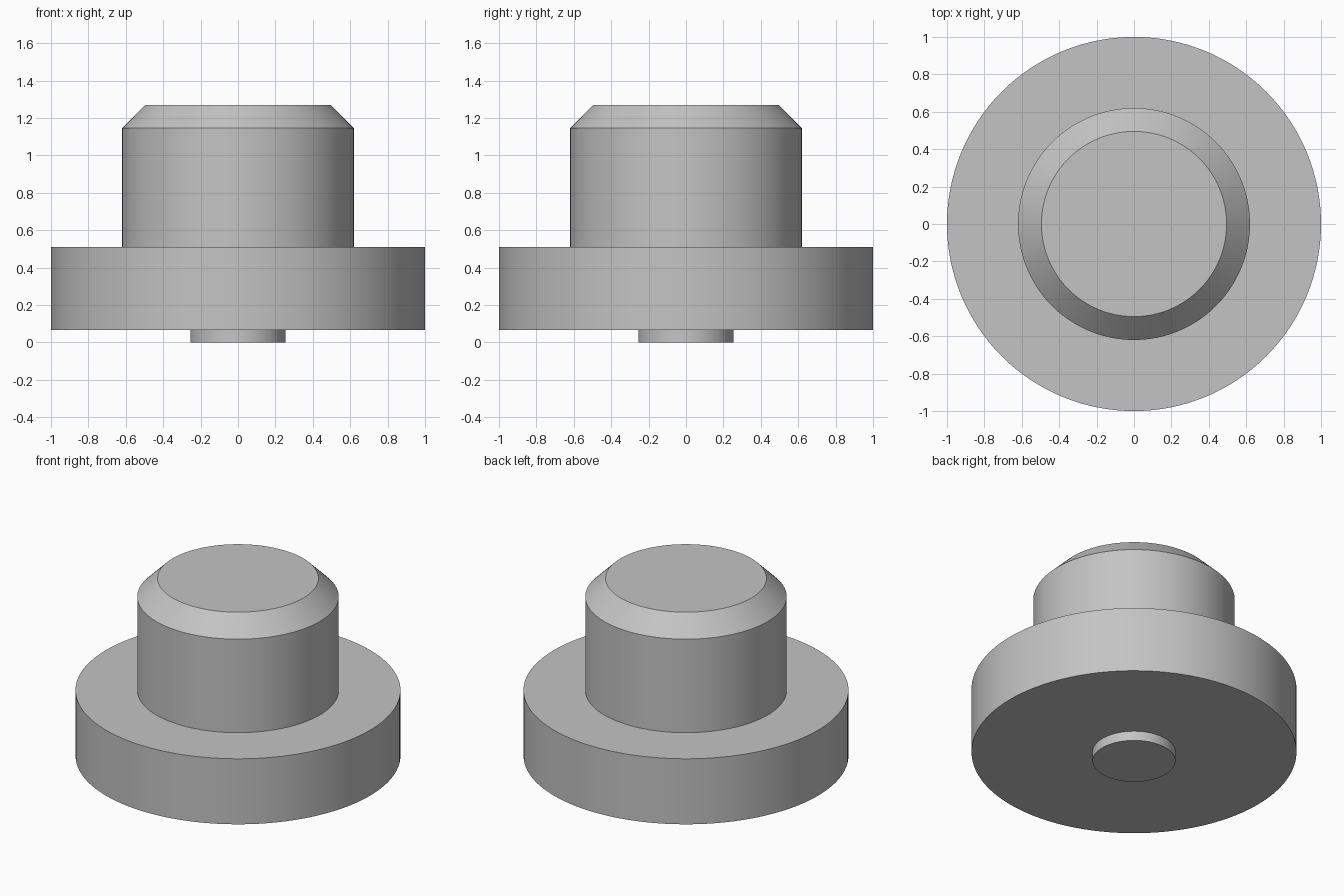
import bpy
import bmesh
from math import tau, radians

SEGMENTS = 128

cube = bpy.data.objects.get("Cube")
if cube:
    bpy.data.objects.remove(cube, do_unlink=True)

# Plain grey metal
grey = bpy.data.materials.new("grey")
grey.use_nodes = True
colour = (0.55, 0.55, 0.55, 1)
grey.diffuse_color = colour
grey.node_tree.nodes["Principled BSDF"].inputs["Base Color"].default_value = colour


def lathe(name, profile):
    """Turn a (radius, height) profile around the z axis."""
    bm = bmesh.new()
    verts = [bm.verts.new((r, 0, z)) for r, z in profile]
    edges = [bm.edges.new(pair) for pair in zip(verts, verts[1:])]
    bmesh.ops.spin(bm, geom=verts + edges, cent=(0, 0, 0), axis=(0, 0, 1),
                   angle=tau, steps=SEGMENTS, use_merge=True)
    bmesh.ops.remove_doubles(bm, verts=bm.verts, dist=0.0001)
    # Close the flat ends
    bmesh.ops.holes_fill(bm, edges=[e for e in bm.edges if e.is_boundary], sides=0)
    bmesh.ops.recalc_face_normals(bm, faces=bm.faces)
    mesh = bpy.data.meshes.new(name)
    bm.to_mesh(mesh)
    bm.free()
    mesh.materials.append(grey)
    obj = bpy.data.objects.new(name, mesh)
    bpy.context.collection.objects.link(obj)
    bpy.ops.object.select_all(action="DESELECT")
    obj.select_set(True)
    bpy.context.view_layer.objects.active = obj
    bpy.ops.object.shade_smooth_by_angle(angle=radians(30))
    return obj


# One turned piece: bottom pin, wide flange, upper post, chamfered top
lathe("flanged_plug", [
    (0.255, 0), (0.255, 0.065),
    (1, 0.065), (1, 0.51),
    (0.62, 0.51), (0.62, 1.145),
    (0.495, 1.27),
])
